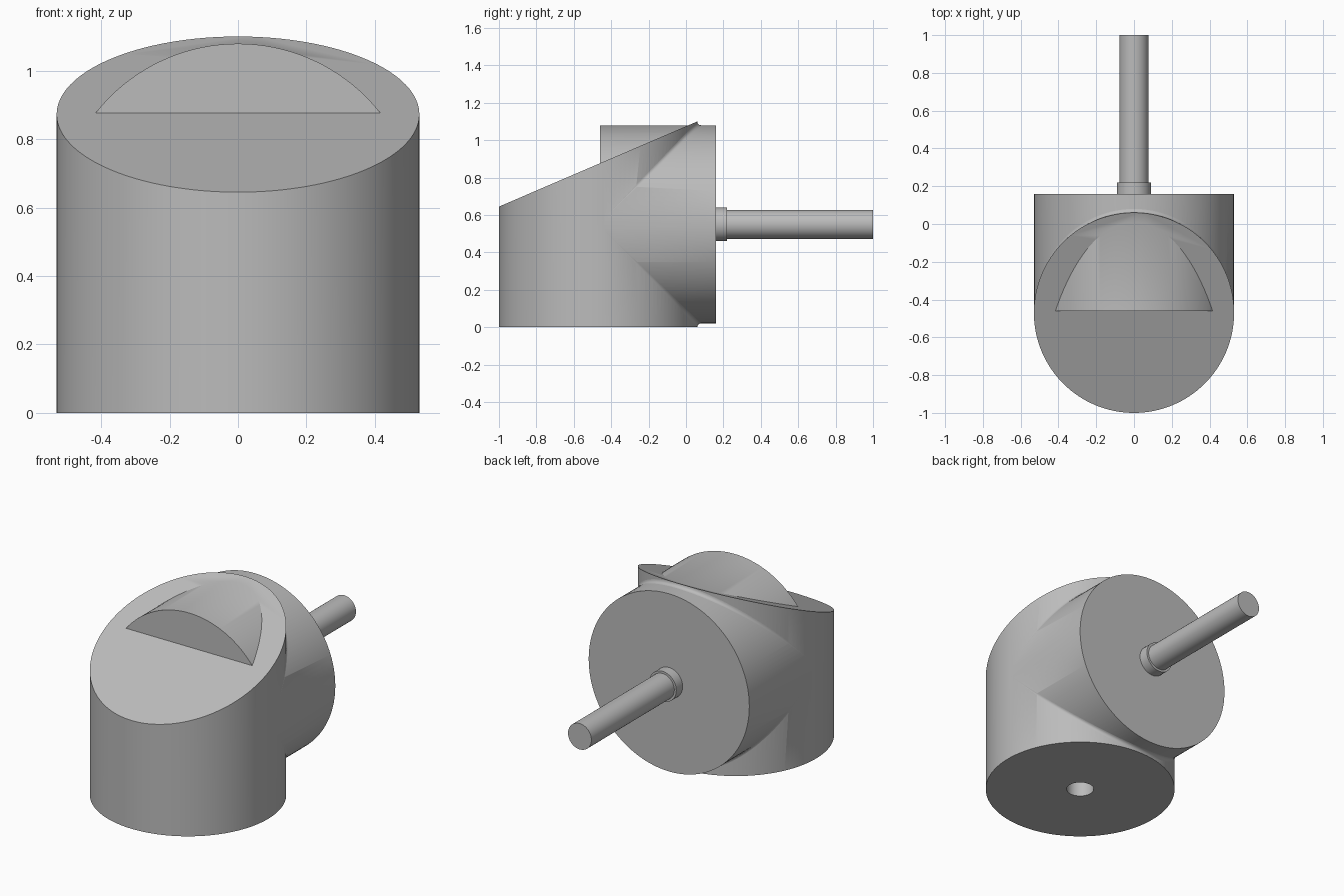
import bpy, bmesh, math
from mathutils import Vector, Matrix

if "Cube" in bpy.data.objects:
    bpy.data.objects.remove(bpy.data.objects["Cube"], do_unlink=True)

R = 0.53          # housing radius
AXIS_Y = -0.47    # vertical body axis
AXIS_Z = 0.55     # horizontal axis height
FILLET = 0.02

grey = bpy.data.materials.new("plain grey")
grey.use_nodes = True
COLOUR = (0.5, 0.5, 0.5, 1)
grey.diffuse_color = COLOUR
grey.node_tree.nodes["Principled BSDF"].inputs["Base Color"].default_value = COLOUR


def finish(name, bm):
    mesh = bpy.data.meshes.new(name)
    bm.to_mesh(mesh)
    bm.free()
    mesh.materials.append(grey)
    obj = bpy.data.objects.new(name, mesh)
    bpy.context.collection.objects.link(obj)
    return obj


def cylinder(name, radius, start, end, upright=False, sides=64):
    """Cylinder along z at the body axis, or along y at the shaft axis."""
    bm = bmesh.new()
    mid = (start + end) / 2
    if upright:
        place = Matrix.Translation((0, AXIS_Y, mid))
    else:
        place = Matrix.Translation((0, mid, AXIS_Z)) @ Matrix.Rotation(math.pi / 2, 4, "X")
    bmesh.ops.create_cone(bm, cap_ends=True, segments=sides, radius1=radius,
                          radius2=radius, depth=end - start, matrix=place)
    return finish(name, bm)


def boolean(obj, other, operation):
    mod = obj.modifiers.new(operation.title(), "BOOLEAN")
    mod.operation, mod.object, mod.solver = operation, other, "EXACT"
    bpy.context.view_layer.objects.active = obj
    bpy.ops.object.modifier_apply(modifier=mod.name)
    bpy.data.objects.remove(other, do_unlink=True)


def smooth(obj):
    bpy.ops.object.select_all(action="DESELECT")
    obj.select_set(True)
    bpy.context.view_layer.objects.active = obj
    bpy.ops.object.shade_smooth_by_angle(angle=math.radians(30))


# Upright body with a sloping top: shear the upper rim onto the slope
housing = cylinder("housing", R, 0, 1, upright=True, sides=128)
for v in housing.data.vertices:
    if v.co.z > 0.5:
        v.co.z = 0.645 + (v.co.y + 1) * 0.455 / 1.06

# Horizontal barrel merged into the body, and the bore underneath
boolean(housing, cylinder("barrel", R - 0.001, AXIS_Y + 0.01, 0.16, sides=128), "UNION")
boolean(housing, cylinder("bore", 0.076, -0.1, 0.35, upright=True), "DIFFERENCE")
smooth(housing)

# Rounded seam where the barrel meets the body, above and below
bm = bmesh.new()
STEPS, ARC = 64, 4
for side in (1, -1):
    rows = []
    for i in range(STEPS + 1):
        t = math.radians(-88 + 176 * i / STEPS)
        s, c = math.sin(t), math.cos(t)
        centre = Vector((s, c, c)) * (R + FILLET)
        a, b = Vector((-s, -c, 0)), Vector((-s, 0, -c))
        row = []
        for k in range(ARC + 1):
            p = centre + a.slerp(b, k / ARC) * FILLET
            row.append(bm.verts.new((p.x, p.y + AXIS_Y, AXIS_Z + side * p.z)))
        rows.append(row)
    for r0, r1 in zip(rows, rows[1:]):
        for k in range(ARC):
            quad = [r0[k], r0[k + 1], r1[k + 1], r1[k]]
            bm.faces.new(quad if side > 0 else quad[::-1])
bm.normal_update()
# Face the seam away from the housing
for f in bm.faces:
    outward = Vector((0, 1, 1 if f.calc_center_median().z > AXIS_Z else -1))
    if f.normal.dot(outward) < 0:
        f.normal_flip()
smooth(finish("seam_fillet", bm))

# Shaft and its collar
smooth(cylinder("shaft_collar", 0.09, 0.15, 0.22))
smooth(cylinder("output_shaft", 0.077, 0.2, 1.0))
